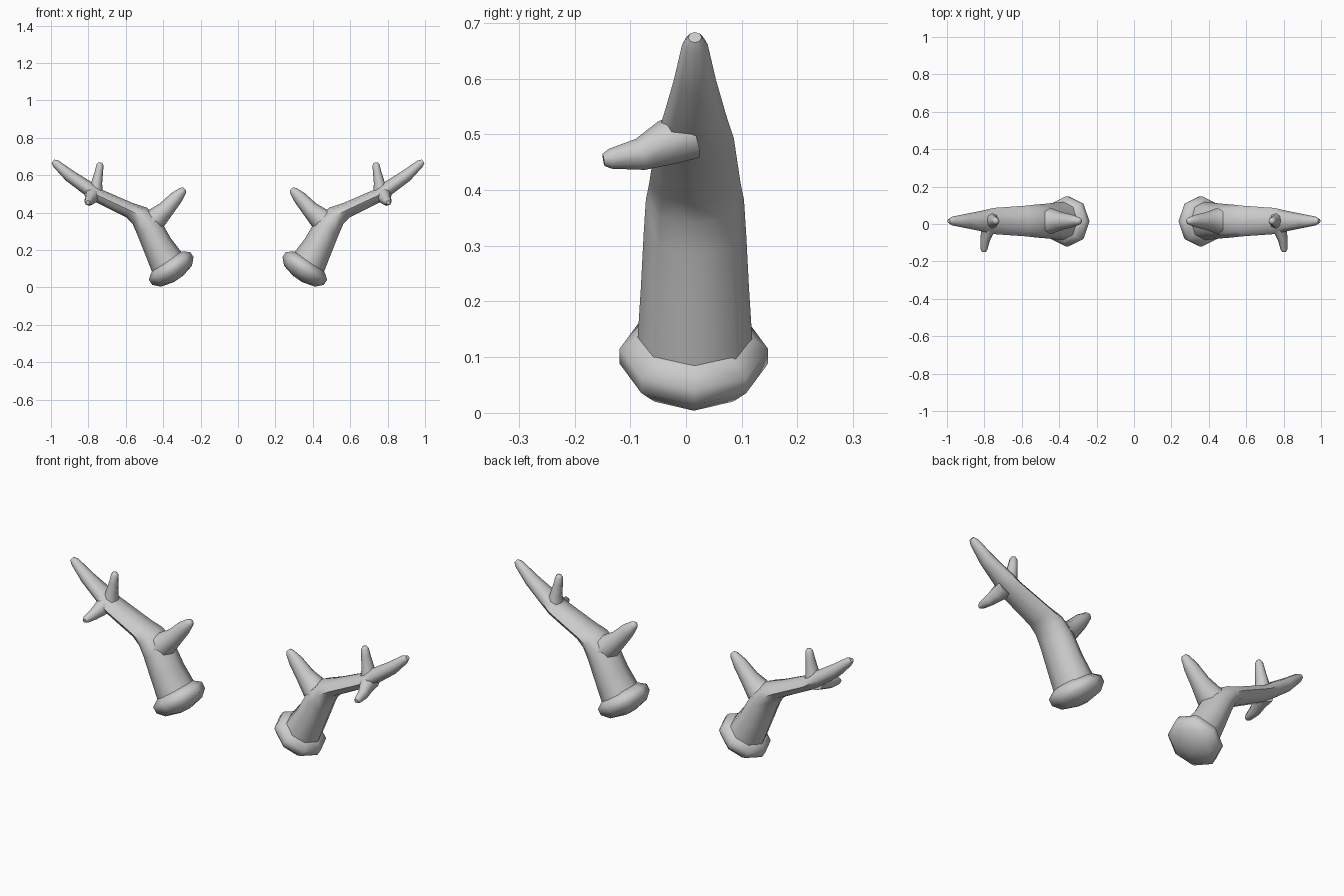
import bpy, bmesh, math
from mathutils import Vector

if "Cube" in bpy.data.objects:
    bpy.data.objects.remove(bpy.data.objects["Cube"])

CY = 0.016   # depth of the beam centre line
SIDES = 8


def tube(name, rings, side, axis=None):
    """Loft rings of (centre, in-plane radius, sideways radius) and mirror across x."""
    side = Vector(side)
    pts = [Vector(r[0]) for r in rings]
    bm = bmesh.new()
    loops = []
    for i, (c, r, rs) in enumerate(rings):
        t = Vector(axis) if axis else pts[min(i + 1, len(pts) - 1)] - pts[max(i - 1, 0)]
        t.normalize()
        s = (side - t * side.dot(t)).normalized()
        u = t.cross(s)
        loop = []
        for k in range(SIDES):
            a = 2 * math.pi * k / SIDES
            loop.append(bm.verts.new(pts[i] + u * r * math.cos(a) + s * rs * math.sin(a)))
        loops.append(loop)
    for a, b in zip(loops, loops[1:]):
        for k in range(SIDES):
            n = (k + 1) % SIDES
            bm.faces.new((a[k], a[n], b[n], b[k]))
    bm.faces.new(loops[0])
    bm.faces.new(loops[-1])
    bmesh.ops.recalc_face_normals(bm, faces=bm.faces)
    me = bpy.data.meshes.new(name)
    bm.to_mesh(me)
    bm.free()
    ob = bpy.data.objects.new(name, me)
    bpy.context.collection.objects.link(ob)
    bpy.ops.object.select_all(action='DESELECT')
    bpy.context.view_layer.objects.active = ob
    ob.select_set(True)
    bpy.ops.object.shade_smooth_by_angle(angle=math.radians(60))
    m = ob.modifiers.new("mirror", 'MIRROR')
    m.use_axis = (True, False, False)
    m.use_mirror_merge = False
    return ob


def flat(rows):
    """Rings whose centres lie in the beam plane: (x, z, radius, depth radius)."""
    return [((x, CY, z), r, ry) for x, z, r, ry in rows]


# Flared burr at the root, domed underneath
n = Vector((0.56, 0, 0.83)).normalized()
root = Vector((0.348, 0.014, 0.088))
profile = [(-0.052, 0.03), (-0.034, 0.1), (0, 0.133), (0.033, 0.133), (0.06, 0.097)]
tube("burr", [(root + n * h, r, r) for h, r in profile], (0, 1, 0), n)

# Main beam sweeping outward to the tip
tube("main_beam", flat([
    (0.368, 0.115, 0.098, 0.104), (0.43, 0.225, 0.08, 0.097), (0.477, 0.322, 0.073, 0.092),
    (0.525, 0.383, 0.058, 0.088), (0.578, 0.412, 0.042, 0.082), (0.75, 0.492, 0.037, 0.07),
    (0.81, 0.535, 0.038, 0.056), (0.9, 0.597, 0.033, 0.038), (0.973, 0.661, 0.022, 0.023),
    (0.99, 0.674, 0.012, 0.012)]), (0, 1, 0))

# Inner tine near the bend
tube("inner_tine", flat([
    (0.49, 0.335, 0.075, 0.083), (0.435, 0.37, 0.06, 0.066), (0.385, 0.418, 0.045, 0.047),
    (0.33, 0.48, 0.036, 0.034), (0.295, 0.517, 0.022, 0.02), (0.286, 0.527, 0.011, 0.011)]),
    (0, 1, 0))

# Short tine pointing up
tube("upper_tine", flat([
    (0.765, 0.49, 0.045, 0.05), (0.755, 0.56, 0.029, 0.034), (0.743, 0.62, 0.022, 0.025),
    (0.738, 0.655, 0.019, 0.019), (0.737, 0.667, 0.011, 0.011)]), (0, 1, 0))

# Short tine pointing forward
tube("front_tine", [
    ((0.775, 0.01, 0.5), 0.044, 0.05), ((0.782, -0.035, 0.485), 0.041, 0.036),
    ((0.795, -0.082, 0.464), 0.029, 0.026), ((0.802, -0.136, 0.456), 0.018, 0.018),
    ((0.803, -0.148, 0.454), 0.011, 0.011)], (1, 0, 0))
